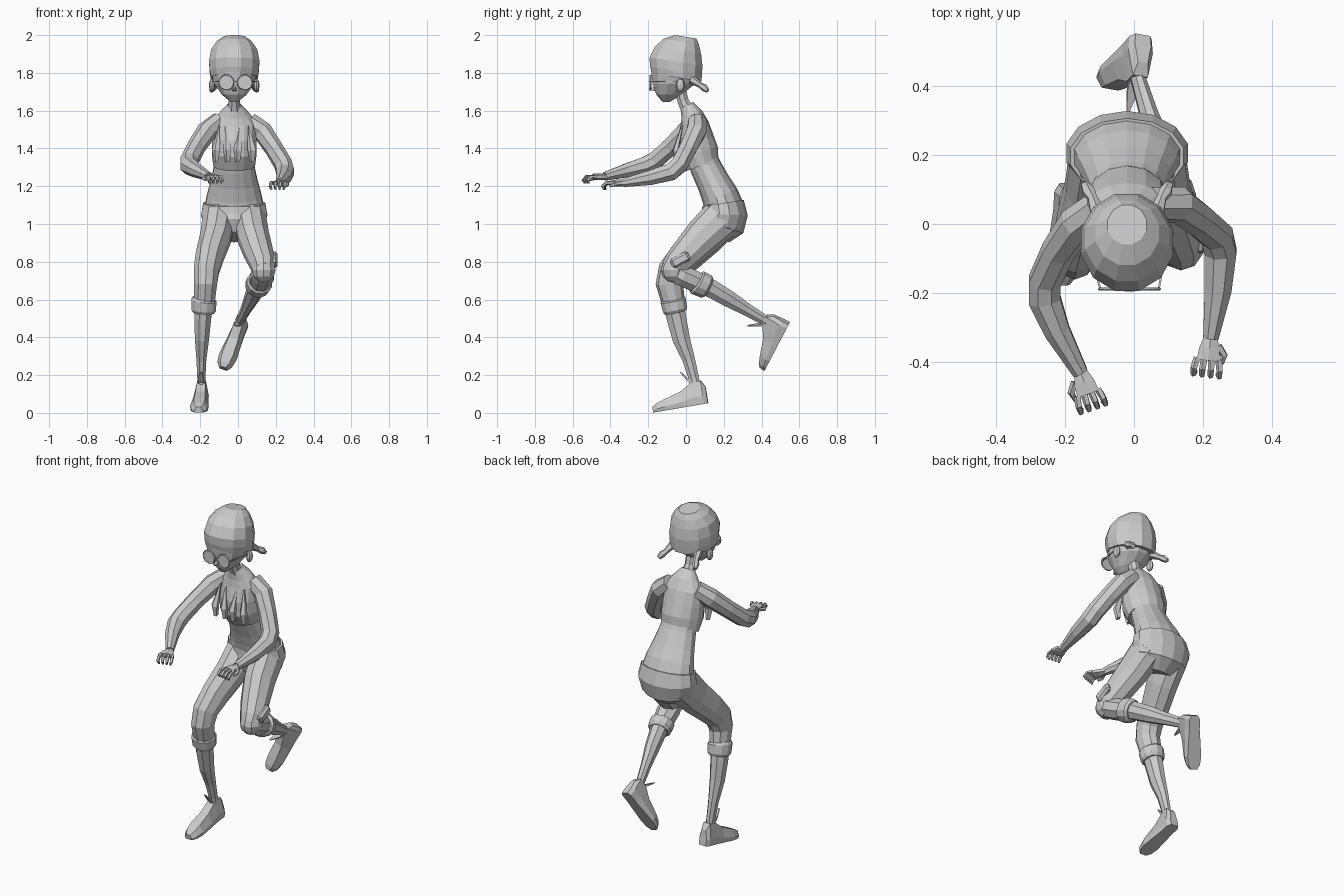
import bpy, bmesh, math
from mathutils import Vector, Matrix


def finish(name, bm):
    bmesh.ops.recalc_face_normals(bm, faces=bm.faces)
    me = bpy.data.meshes.new(name)
    bm.to_mesh(me)
    bm.free()
    ob = bpy.data.objects.new(name, me)
    bpy.context.collection.objects.link(ob)
    return ob


def skin(bm, loops):
    """Bridge equal vertex loops and cap both ends."""
    n = len(loops[0])
    for a, b in zip(loops, loops[1:]):
        for i in range(n):
            bm.faces.new((a[i], a[(i + 1) % n], b[(i + 1) % n], b[i]))
    bm.faces.new(loops[0])
    bm.faces.new(loops[-1])


def loft(name, rings, n=10, axis=None):
    """Rings are (x, y, z, radius across, radius deep), square to the path or to a fixed axis."""
    bm = bmesh.new()
    pts = [Vector(r[:3]) for r in rings]
    loops = []
    for i, r in enumerate(rings):
        if axis:
            t = Vector(axis).normalized()
        else:
            t = Vector()
            for a, b in ((i - 1, i), (i, i + 1)):
                if a >= 0 and b < len(pts):
                    t += (pts[b] - pts[a]).normalized()
            t.normalize()
        ref = Vector((1, 0, 0)) if abs(t.x) < 0.9 else Vector((0, 1, 0))
        u = (ref - t * ref.dot(t)).normalized()
        v = t.cross(u)
        rx, ry = r[3], r[-1]
        loops.append([bm.verts.new(pts[i] + u * rx * math.cos(k) + v * ry * math.sin(k))
                      for k in [2 * math.pi * (j + 0.5) / n for j in range(n)]])
    skin(bm, loops)
    return finish(name, bm)


def ball(name, loc, size, seg=10):
    bm = bmesh.new()
    bmesh.ops.create_uvsphere(bm, u_segments=seg, v_segments=6, radius=1,
                              matrix=Matrix.Translation(loc) @ Matrix.Diagonal((*size, 1)))
    return finish(name, bm)


def shoe(name, ankle, toe, up):
    y = -Vector(toe).normalized()
    z = Vector(up)
    z = (z - y * z.dot(y)).normalized()
    m = Matrix((y.cross(z), y, z)).transposed().to_4x4()
    m.translation = ankle
    bm = bmesh.new()
    loops = []
    for py, w, h in ((.045, .025, .09), (.025, .038, .125), (-.03, .038, .12), (-.09, .043, .085),
                     (-.18, .05, .06), (-.225, .042, .045), (-.25, .022, .03)):
        loops.append([bm.verts.new((a * w, py, b * h - .11)) for a, b in
                      ((-.9, 0), (.9, 0), (1, .35), (.6, 1), (-.6, 1), (-1, .35))])
    skin(bm, loops)
    finish(name, bm).matrix_world = m
    # tongue flap sticking up at the instep
    loft(name + "_tongue", [(0, -.01, -.01, .025, .01), (0, -.045, .035, .022, .007),
                            (0, -.075, .08, .006, .003)], 4).matrix_world = m


def hand(name, wrist, d, inner):
    w, d = Vector(wrist), Vector(d).normalized()
    s = d.cross(Vector((0, 0, 1))).normalized()
    down = Vector((0, 0, -1))
    loft(name + "_palm", [(*(w + d * a), b, c) for a, b, c in
                          ((-.01, .022, .018), (.025, .034, .018), (.06, .038, .016))], 6)
    for i in range(4):
        p = w + d * .055 + s * (i - 1.5) * .021
        k = s * (i - 1.5) * .004
        loft(f"{name}_finger_{i}", [(*q, r) for q, r in (
            (p, .011), (p + d * .03 + k, .01), (p + d * .048 + down * .018 + k, .009),
            (p + d * .04 + down * .034, .006))], 5)
    q = w + d * .015 + s * inner * .025
    loft(name + "_thumb", [(*q, .012), (*(q + d * .025 + s * inner * .02 + down * .008), .011),
                           (*(q + d * .05 + s * inner * .016 + down * .018), .006)], 5)


# torso: trousers top, bare midriff, short top
loft("hips", [(-.02, .165, .93, .08, .07), (-.02, .19, .99, .165, .12), (-.02, .205, 1.05, .18, .122),
              (-.02, .195, 1.11, .168, .112)], 14)
loft("midriff", [(-.02, .20, 1.09, .16, .105), (-.02, .18, 1.15, .148, .098), (-.02, .145, 1.22, .128, .088),
                 (-.02, .105, 1.30, .11, .083), (-.02, .09, 1.34, .105, .08)], 14)
loft("short_top", [(-.02, .085, 1.31, .113, .092), (-.02, .06, 1.38, .122, .112), (-.02, .05, 1.45, .122, .10),
                   (-.02, .045, 1.53, .12, .075), (-.02, .03, 1.58, .085, .058),
                   (-.02, .005, 1.63, .038, .036)], 14)
loft("neck", [(-.02, .01, 1.60, .038), (-.02, -.015, 1.65, .032), (-.02, -.035, 1.72, .034)], 8)
for i, (x0, x1) in enumerate(((-.10, -.115), (-.065, -.055), (.01, .0), (.055, .075))):
    loft(f"chest_fold_{i}", [(x1, -.045, 1.33, .012, .016), (x1, -.055, 1.39, .024, .018),
                             (x0, -.02, 1.52, .003, .004)], 5)

# arms, bent at the elbow and reaching forward
loft("right_arm", [(-.10, .05, 1.545, .05), (-.165, 0, 1.49, .055), (-.22, -.08, 1.41, .05),
                   (-.258, -.165, 1.335, .05), (-.258, -.22, 1.308, .05), (-.222, -.31, 1.285, .04),
                   (-.155, -.43, 1.252, .024)], 8)
loft("left_arm", [(.06, .06, 1.545, .05), (.13, .055, 1.49, .055), (.19, .01, 1.40, .05),
                  (.24, -.035, 1.315, .05), (.25, -.08, 1.275, .05), (.243, -.19, 1.245, .042),
                  (.222, -.33, 1.218, .024)], 8)
hand("right_hand", (-.152, -.435, 1.25), (.35, -1, 0), 1)
hand("left_hand", (.221, -.335, 1.217), (-.12, -1, 0), -1)
for ob in [o for o in bpy.data.objects if "left_hand_thumb" in o.name]:
    ob.name = "left_thumb"

# standing leg
loft("right_thigh", [(-.10, .20, 1.04, .09, .11), (-.118, .10, .93, .085, .102), (-.15, .0, .83, .077, .09),
                     (-.168, -.07, .75, .07, .08), (-.172, -.088, .68, .064, .073),
                     (-.178, -.068, .59, .058, .062)])
loft("right_cuff", [(-.178, -.07, .605, .062, .063), (-.18, -.068, .595, .069, .07),
                    (-.182, -.058, .545, .067, .067), (-.183, -.055, .53, .056, .058)], 12)
loft("right_shin", [(-.18, -.065, .57, .05, .058), (-.187, -.05, .5, .048, .056), (-.191, -.025, .39, .04, .05),
                    (-.194, .015, .28, .028, .036), (-.194, .042, .18, .023, .03),
                    (-.194, .05, .12, .025, .033)], 8)
shoe("right_shoe", (-.194, .055, .152), (-.06, -1, -.17), (0, -.17, 1))

# lifted leg, shin trailing backward
loft("left_thigh", [(.06, .20, 1.04, .09, .11), (.08, .09, .935, .087, .1), (.108, .01, .85, .08, .086),
                    (.132, -.05, .785, .07, .074), (.137, -.072, .755, .06, .065)])
ball("left_knee", (.136, -.066, .757), (.066, .068, .068))
loft("left_shin", [(.138, -.075, .755, .055, .055), (.13, -.02, .727, .065, .06), (.115, .05, .695, .058, .06),
                   (.097, .13, .66, .047, .052), (.072, .22, .608, .04, .048), (.042, .32, .548, .028, .036),
                   (.015, .41, .495, .023, .03), (.008, .44, .475, .024, .03)], 8)
loft("left_cuff", [(.116, .055, .695, .06, .06), (.114, .062, .69, .07, .07),
                   (.103, .105, .67, .067, .067), (.10, .117, .664, .055, .057)], 12)
shoe("left_shoe", (.01, .43, .487), (-.09, -.11, -.21), (0, -.87, .46))

# side pouch on the lifted thigh
bm = bmesh.new()
bmesh.ops.create_cube(bm, size=1, matrix=Matrix.Diagonal((.035, .105, .055, 1)))
bmesh.ops.bevel(bm, geom=bm.edges[:], offset=.012, segments=1, affect='EDGES')
pouch = finish("knee_pouch", bm)
pouch.location = (.192, -.03, .81)
pouch.rotation_euler = (math.radians(28), 0, 0)

# head and cap
loft("face", [(-.02, -.105, 1.646, .02, .02), (-.02, -.09, 1.685, .068, .07), (-.02, -.065, 1.74, .108, .115),
              (-.02, -.055, 1.80, .126, .133), (-.02, -.05, 1.84, .126, .133)], 12, (0, 0, 1))
loft("cap", [(-.02, -.05, 1.775, .129, .138), (-.02, -.053, 1.81, .135, .144), (-.02, -.053, 1.86, .138, .147),
             (-.02, -.042, 1.92, .126, .128), (-.02, -.025, 1.965, .095, .098),
             (-.02, -.002, 1.991, .058, .06)], 12, (0, .16, 1))
loft("nose", [(-.02, -.165, 1.715, .016, .016), (-.02, -.195, 1.712, .006, .006)], 4)
for side, tag in ((-1, "right"), (1, "left")):
    x = -.02 + side * .118
    ball(tag + "_ear", (x, -.03, 1.735), (.016, .024, .035), 8)
    # short tied hair tuft behind the ear
    loft(tag + "_hair_tuft", [(-.02 + side * .085, .03, 1.765, .024), (-.02 + side * .10, .075, 1.735, .015),
                              (-.02 + side * .112, .095, 1.722, .02),
                              (-.02 + side * .122, .115, 1.705, .012)], 6)
    # round glasses
    lx = -.013 + side * .049
    bpy.ops.mesh.primitive_torus_add(major_segments=14, minor_segments=5, major_radius=.037, minor_radius=.005,
                                     location=(lx, -.188, 1.75), rotation=(math.pi / 2, 0, 0))
    bpy.context.object.name = tag + "_glasses_rim"
    loft(tag + "_lens", [(lx, -.19, 1.75, .036), (lx, -.186, 1.75, .036)], 14)
    loft(tag + "_glasses_temple", [(lx + side * .036, -.186, 1.755, .004), (x, -.04, 1.755, .004)], 4)
loft("glasses_bridge", [(-.028, -.192, 1.755, .004), (.002, -.192, 1.755, .004)], 4)
